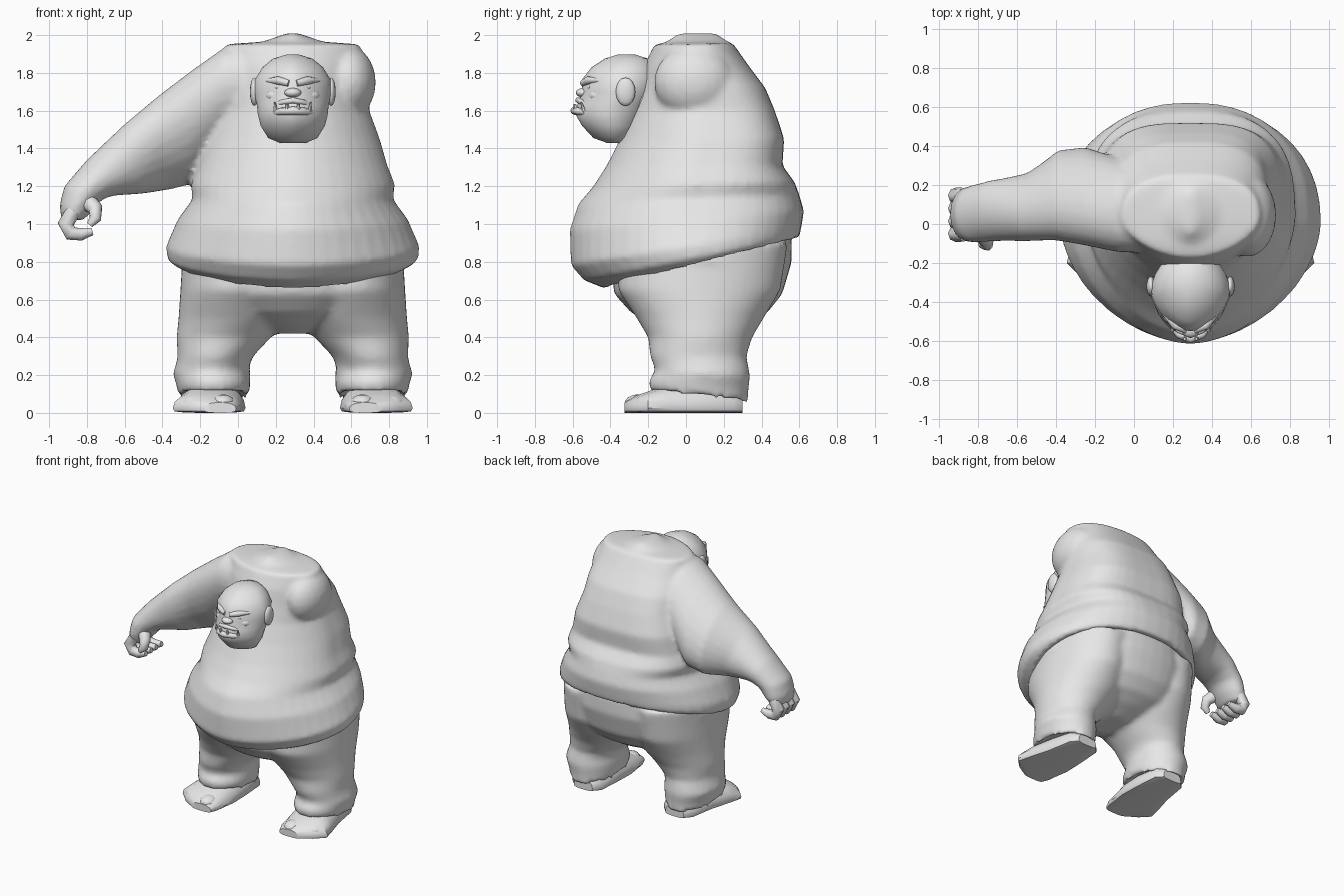
import bpy, bmesh
from math import sin, cos, pi, copysign, radians
from mathutils import Vector

cube = bpy.data.objects.get("Cube")
if cube:
    bpy.data.objects.remove(cube, do_unlink=True)

clay = bpy.data.materials.new("plain grey")
clay.use_nodes = True
GREY = (0.8, 0.8, 0.8, 1)
clay.diffuse_color = GREY
clay.node_tree.nodes["Principled BSDF"].inputs["Base Color"].default_value = GREY

AXIS = 0.29  # centre line of the body


def finish(name, bm, angle=50):
    bmesh.ops.recalc_face_normals(bm, faces=bm.faces)
    mesh = bpy.data.meshes.new(name)
    bm.to_mesh(mesh)
    bm.free()
    mesh.materials.append(clay)
    ob = bpy.data.objects.new(name, mesh)
    bpy.context.collection.objects.link(ob)
    bpy.ops.object.select_all(action='DESELECT')
    ob.select_set(True)
    bpy.context.view_layer.objects.active = ob
    bpy.ops.object.shade_smooth_by_angle(angle=radians(angle))
    return ob


def fuse(name, parts, voxel, rounds):
    """Join overlapping parts into one continuous soft skin."""
    bpy.ops.object.select_all(action='DESELECT')
    for ob in parts:
        ob.select_set(True)
    bpy.context.view_layer.objects.active = parts[0]
    bpy.ops.object.join()
    parts[0].name = name
    skin = parts[0].modifiers.new("skin", 'REMESH')
    skin.mode = 'VOXEL'
    skin.voxel_size = voxel
    skin.use_smooth_shade = True
    soft = parts[0].modifiers.new("soften", 'SMOOTH')
    soft.factor = 0.5
    soft.iterations = rounds


def loft(name, rings, angle=50):
    """Skin a list of point rings and close both ends."""
    bm = bmesh.new()
    rows = [[bm.verts.new(p) for p in ring] for ring in rings]
    n = len(rows[0])
    for a, b in zip(rows, rows[1:]):
        for i in range(n):
            j = (i + 1) % n
            bm.faces.new((a[i], a[j], b[j], b[i]))
    bm.faces.new(rows[0])
    bm.faces.new(rows[-1])
    return finish(name, bm, angle)


def power(v, e):
    return copysign(abs(v) ** (2 / e), v)


def level(z, hw, front, back, cx=AXIS, tilt=0.0, square=2.0, face=2.0, n=44):
    """Horizontal ring; square and face set how full its back and front corners are."""
    pts = []
    mid = (front + back) / 2
    for i in range(n):
        t = 2 * pi * i / n
        e = square if sin(t) > 0 else face
        y = mid + (back - front) / 2 * power(sin(t), e)
        pts.append((cx + hw * power(cos(t), e), y, z + tilt * y))
    return pts


def span(top, bottom, y0, y1, lean=0.0, n=24):
    """Ring across a limb, from top to bottom in xz; lean moves its underside back."""
    a, b = Vector((top[0], 0, top[1])), Vector((bottom[0], 0, bottom[1]))
    c, u = (a + b) / 2, (a - b) / 2
    c.y = (y0 + y1) / 2
    u.y = -lean
    v = Vector((0, (y1 - y0) / 2, 0))
    return [c + u * cos(2 * pi * i / n) + v * sin(2 * pi * i / n) for i in range(n)]


def blob(name, at, size, segs=16):
    bm = bmesh.new()
    bmesh.ops.create_uvsphere(bm, u_segments=segs, v_segments=segs // 2, radius=1)
    bmesh.ops.scale(bm, vec=size, verts=bm.verts)
    bmesh.ops.translate(bm, vec=at, verts=bm.verts)
    return finish(name, bm)


def tube(name, path, radii, n=8):
    """Round tube through a short path."""
    path = [Vector(p) for p in path]
    rings = []
    for k, p in enumerate(path):
        d = (path[min(k + 1, len(path) - 1)] - path[max(k - 1, 0)]).normalized()
        side = d.orthogonal().normalized() if k == 0 else (side - d * side.dot(d)).normalized()
        up = d.cross(side)
        rings.append([p + radii[k] * (side * cos(2 * pi * i / n) + up * sin(2 * pi * i / n))
                      for i in range(n)])
    return loft(name, rings)


# Shirt over the big belly: z, half width, front, back, tilt, fullness of the back
shirt = [
    (0.86, .52, -.34, .46, .26, 2.1), (0.77, .62, -.43, .58, .26, 2.2),
    (0.81, .665, -.54, .60, .20, 2.2), (0.88, .67, -.61, .61, .16, 2.2),
    (1.02, .61, -.615, .625, .08, 2.3), (1.13, .53, -.57, .60, .04, 2.5),
    (1.21, .54, -.49, .575, .02, 2.8), (1.31, .50, -.42, .51, 0, 3.2),
    (1.45, .46, -.35, .52, 0, 3.2), (1.60, .405, -.29, .47, 0, 3.2),
    (1.72, .40, -.25, .42, 0, 2.8), (1.84, .38, -.22, .33, 0, 2.5),
    (1.95, .355, -.17, .25, .02, 2.4), (1.965, .16, -.1, .22, 0, 2), (2.01, .03, -.04, .16, 0, 2)]
body = [loft("shirt_torso", [level(z, w, f, b, tilt=t, square=s, face=1.8)
                             for z, w, f, b, t, s in shirt])]

# Rounded stump of the missing arm
body.append(blob("shoulder_stump", (.58, .045, 1.75), (.15, .215, .195), 24))

# Heavy arm reaching outward
body.append(loft("right_arm", [
    span((.16, 1.96), (.12, 1.5), -.15, .28, .04), span((-.08, 1.93), (-.1, 1.38), -.13, .33, .08),
    span((-.25, 1.81), (-.25, 1.21), -.09, .375, .1), span((-.42, 1.68), (-.37, 1.18), -.07, .365, .08),
    span((-.6, 1.53), (-.5, 1.16), -.085, .26, .04), span((-.8, 1.34), (-.66, 1.15), -.09, .225),
    span((-.92, 1.2), (-.72, 1.13), -.095, .2), span((-.945, 1.1), (-.77, 1.07), -.09, .19),
    span((-.935, 1.02), (-.82, 1.02), -.07, .16)]))
fuse("shirt_and_arm", body, .018, 5)

# Curled fingers and thumb
for k in range(4):
    y = -.05 + k * .065
    tube(f"finger_{k + 1}", [(-.87, y, 1.07), (-.912, y, 1.0), (-.885, y, .95),
                             (-.83, y, .945), (-.77, y, .96)],
         [.04, .043, .041, .035, .02])
tube("thumb", [(-.8, -.03, 1.12), (-.755, -.085, 1.08), (-.755, -.105, 1.03), (-.785, -.105, .995)],
     [.05, .04, .033, .018])

# Neck and head
tube("neck", [(AXIS, .05, 1.72), (AXIS, -.32, 1.65)], [.2, .14], 16)
head = [(1.43, .07, -.42, -.32), (1.455, .13, -.49, -.28), (1.52, .17, -.55, -.24),
        (1.58, .185, -.585, -.21), (1.63, .19, -.575, -.18), (1.70, .205, -.55, -.15),
        (1.765, .2, -.55, -.14), (1.83, .16, -.50, -.16), (1.875, .105, -.43, -.2),
        (1.898, .03, -.36, -.27)]
loft("head", [level(*h, face=1.65, n=28) for h in head])
blob("nose", (AXIS, -.545, 1.695), (.045, .038, .025))


def lip(name, width, corner, middle, front, r):
    path = [(AXIS + width * k, front + .09 * k * k, middle + (corner - middle) * k * k)
            for k in (-1, -.5, 0, .5, 1)]
    tube(name, path, [r * .5, r * .9, r, r * .9, r * .5])


lip("lower_lip", .12, 1.585, 1.6, -.59, .022)
lip("upper_lip", .12, 1.61, 1.655, -.57, .016)

# Paired parts on both sides of the centre line
trousers = []
for side, s in (("left", 1), ("right", -1)):
    blob(f"{side}_ear", (AXIS + s * .203, -.32, 1.7), (.024, .052, .075))
    tube(f"{side}_brow", [(AXIS + s * .02, -.545, 1.745), (AXIS + s * .08, -.52, 1.76),
                          (AXIS + s * .14, -.457, 1.76)], [.018, .022, .01])
    blob(f"{side}_eye", (AXIS + s * .075, -.51, 1.725), (.022, .014, .012), 10)
    blob(f"{side}_cheek", (AXIS + s * .09, -.465, 1.68), (.055, .05, .035))
    tube(f"{side}_tusk", [(AXIS + s * .09, -.54, 1.59), (AXIS + s * .095, -.555, 1.645)],
         [.014, .004], 6)
    tube(f"{side}_tooth", [(AXIS + s * .03, -.585, 1.605), (AXIS + s * .03, -.59, 1.635)],
         [.012, .008], 6)

    # Baggy trouser leg: z, offset from the centre line, half width, front, back, tilt
    leg = [(.13, .42, .15, -.12, .28, -.13), (.09, .42, .185, -.19, .33, -.13),
           (.15, .42, .195, -.20, .33, -.1), (.215, .43, .205, -.16, .34, -.06),
           (.25, .425, .195, -.17, .33, 0), (.30, .41, .2, -.19, .32, 0),
           (.40, .365, .25, -.20, .35, 0), (.50, .32, .285, -.26, .41, 0),
           (.65, .305, .29, -.36, .50, 0), (.90, .30, .28, -.36, .54, 0)]
    trousers.append(loft(f"{side}_leg", [level(z, w, f, b, AXIS + s * o, tilt=t)
                                         for z, o, w, f, b, t in leg]))

    # Foot as a row of upright sections along y: y, offset, half width, height
    foot = [(.30, .40, .08, .09), (.25, .40, .13, .13), (.05, .41, .155, .16),
            (-.1, .43, .18, .15), (-.2, .45, .185, .115), (-.27, .42, .145, .09),
            (-.325, .385, .085, .055)]
    rings = []
    for y, o, w, h in foot:
        ring = []
        for i in range(18):
            t = 2 * pi * i / 18
            z = .025 + (h - .025) * sin(t) if sin(t) > 0 else .025 * (1 + power(sin(t), 5))
            ring.append((AXIS + s * (o + w * power(cos(t), 2.4)), y, z))
        rings.append(ring)
    loft(f"{side}_foot", rings, 40)
    for k, (o, y, r) in enumerate(((.37, -.25, .065), (.51, -.2, .085))):
        blob(f"{side}_toe_{k + 1}", (AXIS + s * o, y, .052), (r, .075, .047), 14)

# Seat joining both legs
seat = [(.42, .10, -.06, .2), (.47, .26, -.18, .33), (.53, .42, -.29, .43),
        (.63, .54, -.38, .51), (.80, .595, -.40, .56), (.95, .54, -.34, .56)]
trousers.append(loft("seat", [level(z, w, f, b, square=2.2) for z, w, f, b in seat]))
fuse("trousers", trousers, .02, 5)
